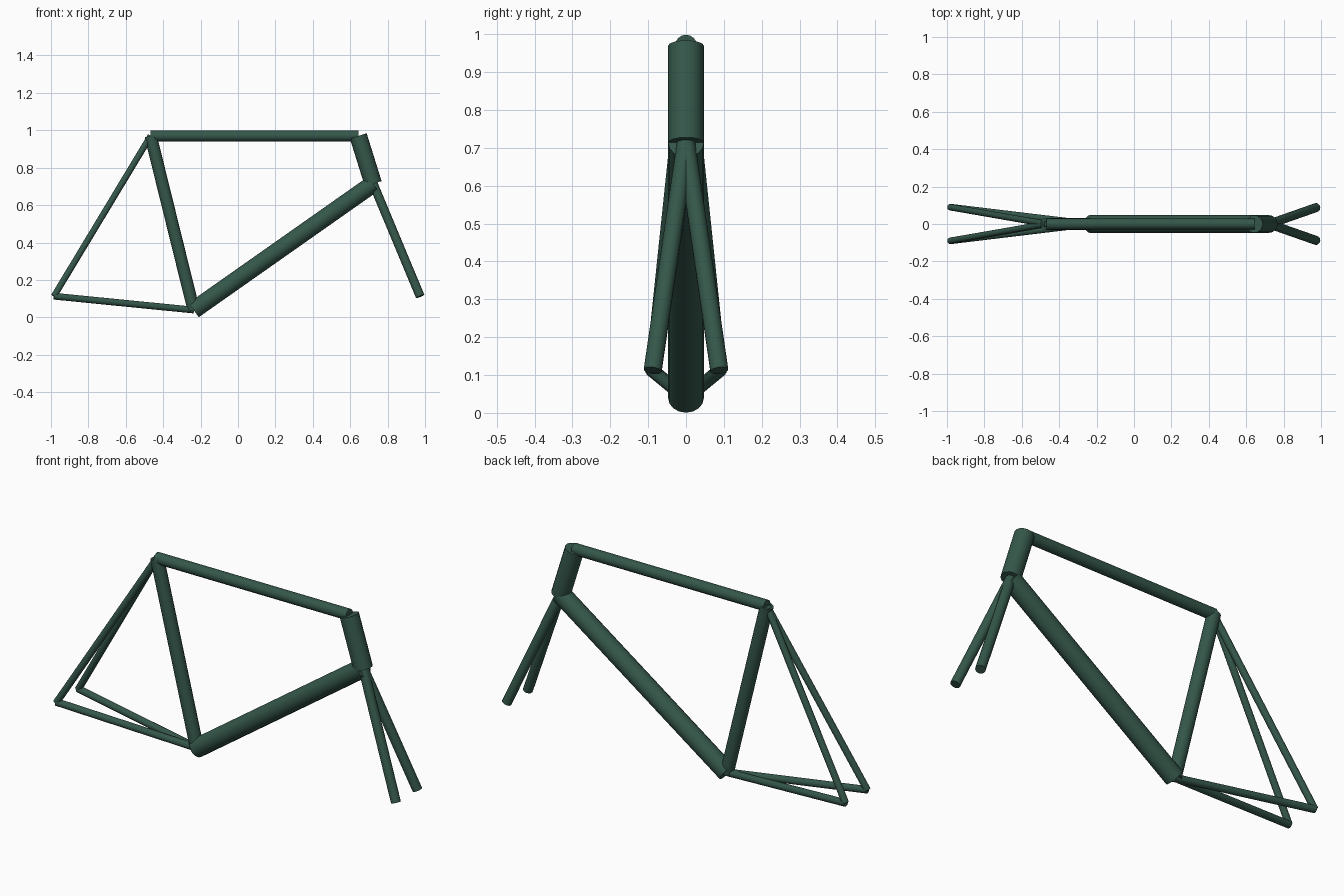
import bpy, math
from mathutils import Vector

if "Cube" in bpy.data.objects:
    bpy.data.objects.remove(bpy.data.objects["Cube"])

green = bpy.data.materials.new("dark_green")
green.diffuse_color = (0.035, 0.095, 0.068, 1)
green.use_nodes = True
green.node_tree.nodes["Principled BSDF"].inputs["Base Color"].default_value = green.diffuse_color


def tube(name, a, b, radius, sides=16):
    """Capped round tube between two points."""
    a, b = Vector(a), Vector(b)
    d = b - a
    bpy.ops.mesh.primitive_cylinder_add(vertices=sides, radius=radius,
                                        depth=d.length, location=(a + b) / 2)
    ob = bpy.context.object
    ob.name = name
    ob.rotation_euler = d.to_track_quat('Z', 'Y').to_euler()
    ob.data.materials.append(green)
    bpy.ops.object.shade_smooth_by_angle(angle=math.radians(35))
    return ob


# frame joints
seat_top = (-0.467, 0, 0.97)
crank = (-0.237, 0, 0.039)
head_top = (0.643, 0, 0.97)
head_bottom = (0.723, 0, 0.714)

# main triangle
tube("top_tube", seat_top, head_top, 0.029)
tube("seat_tube", crank, seat_top, 0.033)
tube("down_tube", crank, head_bottom, 0.047)
tube("head_tube", head_bottom, head_top, 0.047)

# paired stays and fork blades
for side, s in (("right", -1), ("left", 1)):
    rear = (-0.984, s * 0.09, 0.113)
    tube("seat_stay_" + side, rear, seat_top, 0.017)
    tube("chain_stay_" + side, rear, crank, 0.018)
    tube("fork_blade_" + side, head_bottom, (0.974, s * 0.088, 0.112), 0.024)
